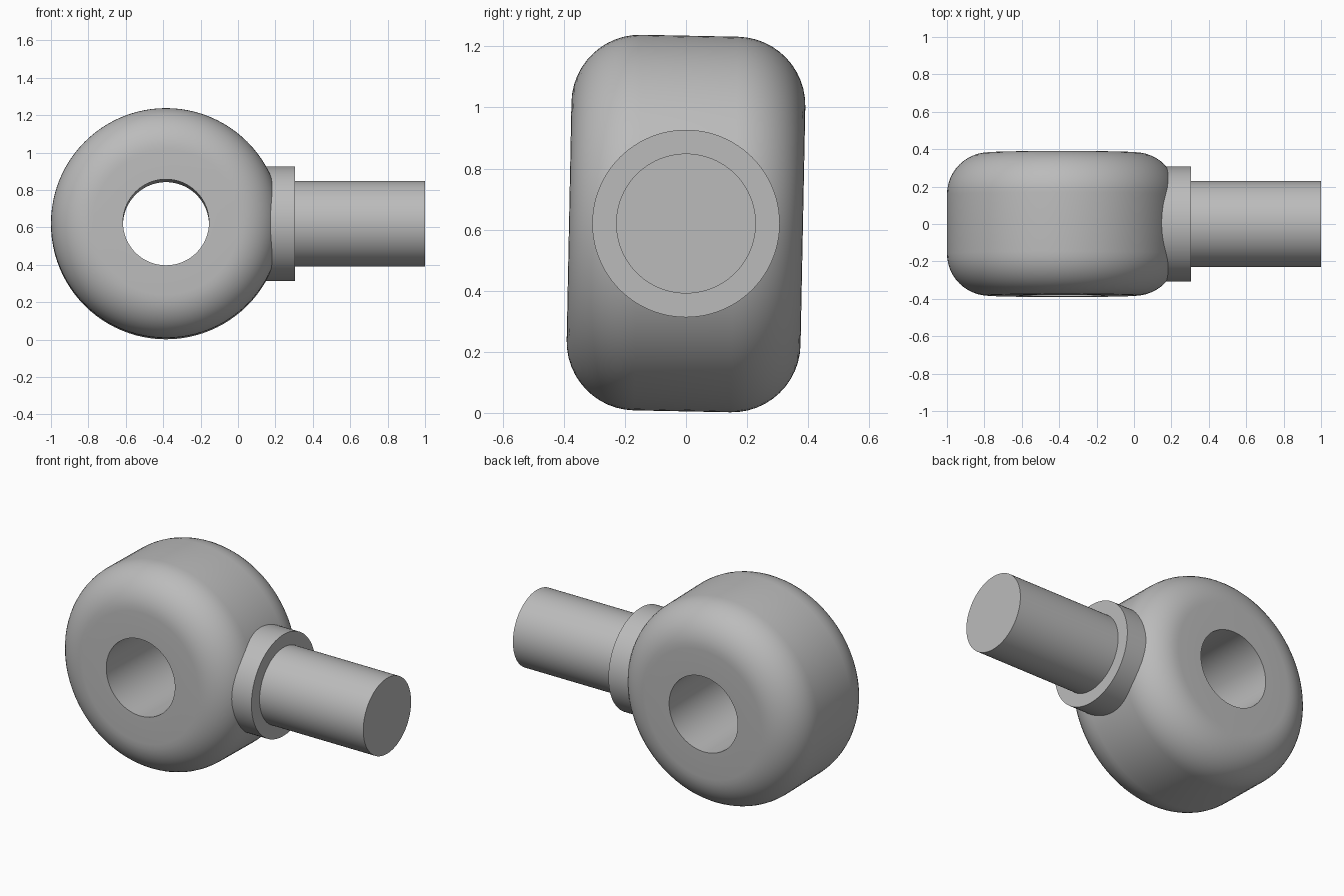
import bpy, bmesh
from math import sin, cos, pi, radians

cube = bpy.data.objects.get("Cube")
if cube:
    bpy.data.objects.remove(cube, do_unlink=True)

steel = bpy.data.materials.new("grey steel")
steel.use_nodes = True
colour = (0.5, 0.5, 0.5, 1)
steel.diffuse_color = colour
steel.node_tree.nodes["Principled BSDF"].inputs["Base Color"].default_value = colour

CENTRE_Z = 0.62
SEGMENTS = 96


def lathe(name, profile, location, rotation, closed=False):
    """Spin a (radius, height) profile about local z and smooth it."""
    bm = bmesh.new()
    verts = [bm.verts.new((r, 0, h)) for r, h in profile]
    edges = [bm.edges.new(pair) for pair in zip(verts, verts[1:])]
    if closed:
        edges.append(bm.edges.new((verts[-1], verts[0])))
    bmesh.ops.spin(bm, geom=verts + edges, cent=(0, 0, 0), axis=(0, 0, 1),
                   angle=2 * pi, steps=SEGMENTS, use_merge=True)
    bmesh.ops.remove_doubles(bm, verts=bm.verts, dist=1e-5)
    bmesh.ops.recalc_face_normals(bm, faces=bm.faces)
    mesh = bpy.data.meshes.new(name)
    bm.to_mesh(mesh)
    bm.free()
    mesh.materials.append(steel)
    obj = bpy.data.objects.new(name, mesh)
    obj.location, obj.rotation_euler = location, rotation
    bpy.context.collection.objects.link(obj)
    bpy.ops.object.select_all(action="DESELECT")
    obj.select_set(True)
    bpy.context.view_layer.objects.active = obj
    bpy.ops.object.shade_smooth_by_angle(angle=radians(30))
    return obj


# Thick eye ring with rounded rims and an open bore, swivelled slightly
radius, bore, half_width, fillet, steps = 0.615, 0.23, 0.383, 0.225, 12
arc = [(radius - fillet + fillet * cos(a), half_width - fillet + fillet * sin(a))
       for a in (pi / 2 * i / steps for i in range(steps + 1))]
ring = [(bore, -half_width)] + [(r, -h) for r, h in reversed(arc)]
ring += arc + [(bore, half_width)]
lathe("eye_ring", ring, (-0.385, 0, CENTRE_Z), (-pi / 2 - 0.02, 0, 0), closed=True)


# Collar and shank point along +x, their inner ends buried in the part before
def rod(name, r, start, end):
    profile = [(0, start), (r, start), (r, end), (0, end)]
    lathe(name, profile, (0, 0, CENTRE_Z), (0, pi / 2, 0))


rod("collar", 0.307, 0.0, 0.305)
rod("shank", 0.229, 0.1, 1.0)
